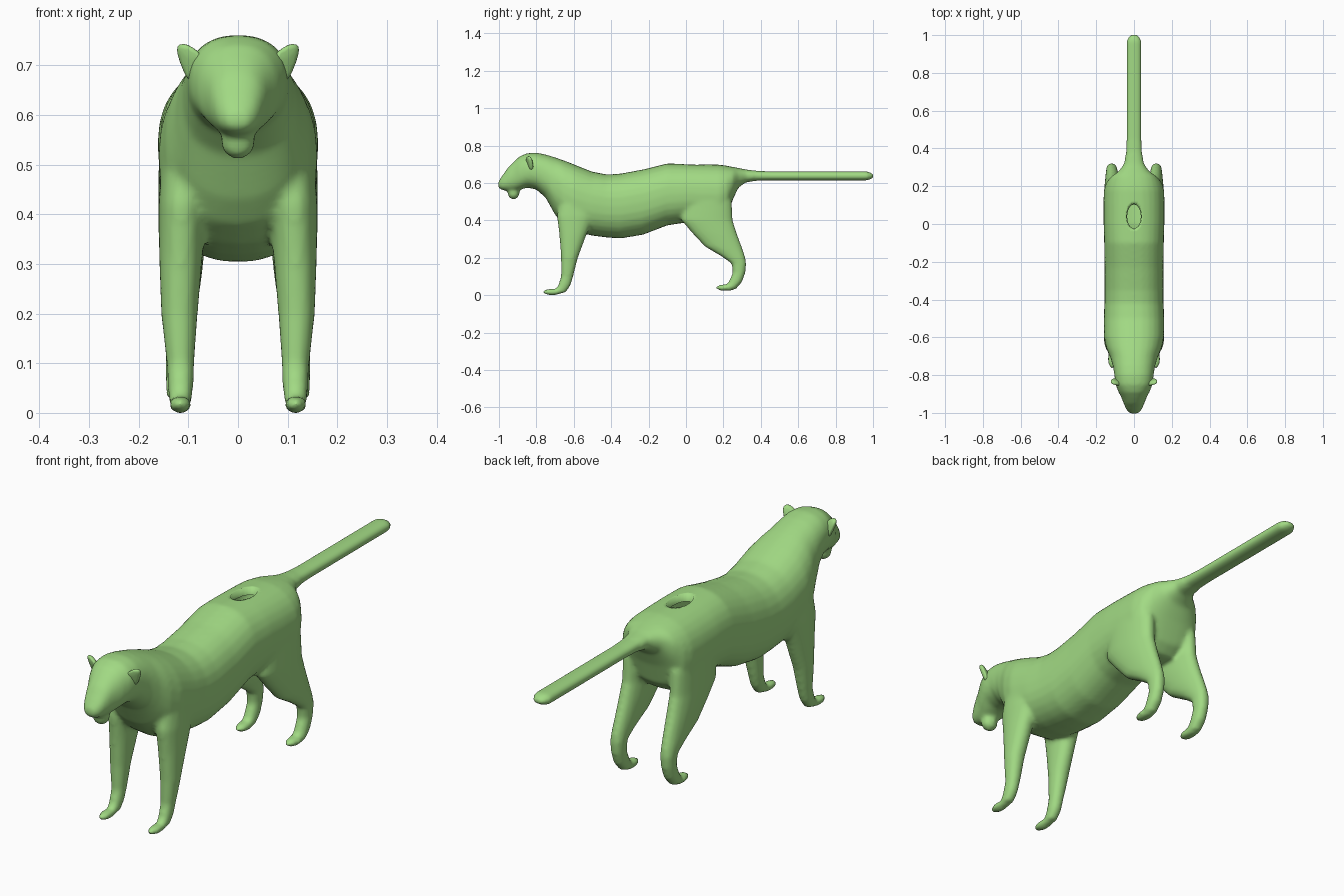
import bpy, bmesh, math
from mathutils import Vector, Matrix

if "Cube" in bpy.data.objects:
    bpy.data.objects.remove(bpy.data.objects["Cube"])

green = bpy.data.materials.new("soft green")
green.diffuse_color = (0.36, 0.70, 0.23, 1)
green.use_nodes = True
green.node_tree.nodes["Principled BSDF"].inputs["Base Color"].default_value = green.diffuse_color


def loft(bm, rings):
    """Skin a list of closed rings and cap both ends."""
    rows = [[bm.verts.new(p) for p in ring] for ring in rings]
    n = len(rows[0])
    for a, b in zip(rows, rows[1:]):
        for i in range(n):
            bm.faces.new((a[i], a[(i + 1) % n], b[(i + 1) % n], b[i]))
    bm.faces.new(rows[0][::-1])
    bm.faces.new(rows[-1])


def oval(power, n=28):
    """Unit superellipse points."""
    f = lambda v: math.copysign(abs(v) ** (2 / power), v)
    return [(f(math.cos(2 * math.pi * i / n)), f(math.sin(2 * math.pi * i / n))) for i in range(n)]


def ball(bm, center, radii):
    m = Matrix.Translation(center) @ Matrix.Diagonal((*radii, 1))
    bmesh.ops.create_uvsphere(bm, u_segments=20, v_segments=12, radius=1, matrix=m)


def make(name, bm):
    bmesh.ops.recalc_face_normals(bm, faces=bm.faces)
    me = bpy.data.meshes.new(name)
    bm.to_mesh(me)
    bm.free()
    me.materials.append(green)
    ob = bpy.data.objects.new(name, me)
    bpy.context.collection.objects.link(ob)
    return ob


bm = bmesh.new()

# Head, trunk and tail: y, bottom z, top z, half width
trunk = [
    (-1.004, .575, .605, .022), (-.985, .562, .635, .040), (-.95, .556, .685, .055),
    (-.92, .556, .715, .066), (-.89, .562, .742, .082), (-.85, .575, .759, .098),
    (-.80, .565, .762, .104), (-.75, .52, .752, .112), (-.70, .43, .737, .128),
    (-.66, .38, .723, .146), (-.60, .34, .70, .160), (-.50, .318, .66, .160),
    (-.42, .308, .645, .157), (-.35, .303, .65, .157), (-.23, .323, .672, .157),
    (-.10, .373, .704, .158), (0, .388, .702, .161), (.10, .38, .700, .162),
    (.18, .38, .698, .160), (.22, .42, .692, .147), (.25, .51, .686, .122),
    (.28, .575, .680, .080), (.32, .603, .672, .053), (.38, .612, .665, .043),
    (.45, .613, .662, .040), (.97, .613, .662, .040), (.992, .622, .653, .028),
    (1.004, .63, .645, .014)]
loft(bm, [[(w * c, y, (zb + zt) / 2 + (zt - zb) / 2 * s) for c, s in oval(2.3)]
          for y, zb, zt, w in trunk])

# Chin
ball(bm, (0, -.922, .546), (.036, .032, .035))

# Legs: z, front y, back y, centre x, half width
front_leg = [
    (.56, -.67, -.50, .10, .050), (.42, -.69, -.49, .112, .048), (.32, -.677, -.533, .115, .044),
    (.20, -.668, -.578, .118, .037), (.10, -.668, -.603, .116, .028),
    (.05, -.685, -.618, .116, .026), (.012, -.71, -.645, .116, .022)]
hind_leg = [
    (.60, .0, .22, .10, .045), (.50, -.02, .245, .11, .050), (.40, -.025, .25, .112, .049),
    (.33, .035, .272, .113, .046), (.26, .10, .298, .115, .040), (.21, .185, .315, .117, .034),
    (.17, .243, .323, .118, .030), (.12, .25, .318, .118, .028), (.07, .228, .30, .118, .028),
    (.035, .20, .27, .118, .026)]
for side in (-1, 1):
    for leg in (front_leg, hind_leg):
        loft(bm, [[(side * (x + w * c), (y0 + y1) / 2 + (y1 - y0) / 2 * s, z) for c, s in oval(2.2)]
                  for z, y0, y1, x, w in leg])
    # Paws
    ball(bm, (side * .116, -.715, .017), (.024, .052, .018))
    ball(bm, (side * .118, .213, .040), (.028, .055, .018))

body = make("body", bm)

# Fuse the parts into one smooth skin
bpy.context.view_layer.objects.active = body
body.select_set(True)
mod = body.modifiers.new("fuse", 'REMESH')
mod.mode = 'VOXEL'
mod.voxel_size = .009
bpy.ops.object.modifier_apply(modifier="fuse")
mod = body.modifiers.new("soften", 'SMOOTH')
mod.factor = .5
mod.iterations = 8
bpy.ops.object.modifier_apply(modifier="soften")

# Oval opening in the back with a short inner lip
bm = bmesh.new()
bm.from_mesh(body.data)
cy, rx, ry = .04, .04, .07
reach = lambda p: math.hypot(p.x / rx, (p.y - cy) / ry)
inside = [f for f in bm.faces if f.calc_center_median().z > .6 and reach(f.calc_center_median()) < 1]
bmesh.ops.delete(bm, geom=inside, context='FACES')
rim = [e for e in bm.edges if e.is_boundary]
for v in {v for e in rim for v in e.verts}:
    k = reach(v.co)
    v.co.x /= k
    v.co.y = cy + (v.co.y - cy) / k
lip = bmesh.ops.extrude_edge_only(bm, edges=rim)["geom"]
for v in lip:
    if isinstance(v, bmesh.types.BMVert):
        v.co += Vector((-v.co.x * .1, (cy - v.co.y) * .1, -.03))
bm.to_mesh(body.data)
bm.free()
for p in body.data.polygons:
    p.use_smooth = True
    p.material_index = 0
if not body.data.materials:
    body.data.materials.append(green)

# Ears: thin cupped plates
outline = [(.062, .712), (.082, .73), (.102, .744), (.120, .744), (.125, .732), (.118, .708), (.106, .678), (.09, .655)]
for side, label in ((-1, "left"), (1, "right")):
    bm = bmesh.new()
    def layer(y, k):
        return [(side * (.096 + (x - .096) * k), y - (z - .70) * .25 + (x - .09) * .3, .705 + (z - .705) * k)
                for x, z in outline]
    loft(bm, [layer(-.848, .8), layer(-.842, 1), layer(-.832, 1), layer(-.822, .8)])
    ear = make(label + "_ear", bm)
    sub = ear.modifiers.new("round", 'SUBSURF')
    sub.levels = sub.render_levels = 1
    for p in ear.data.polygons:
        p.use_smooth = True
